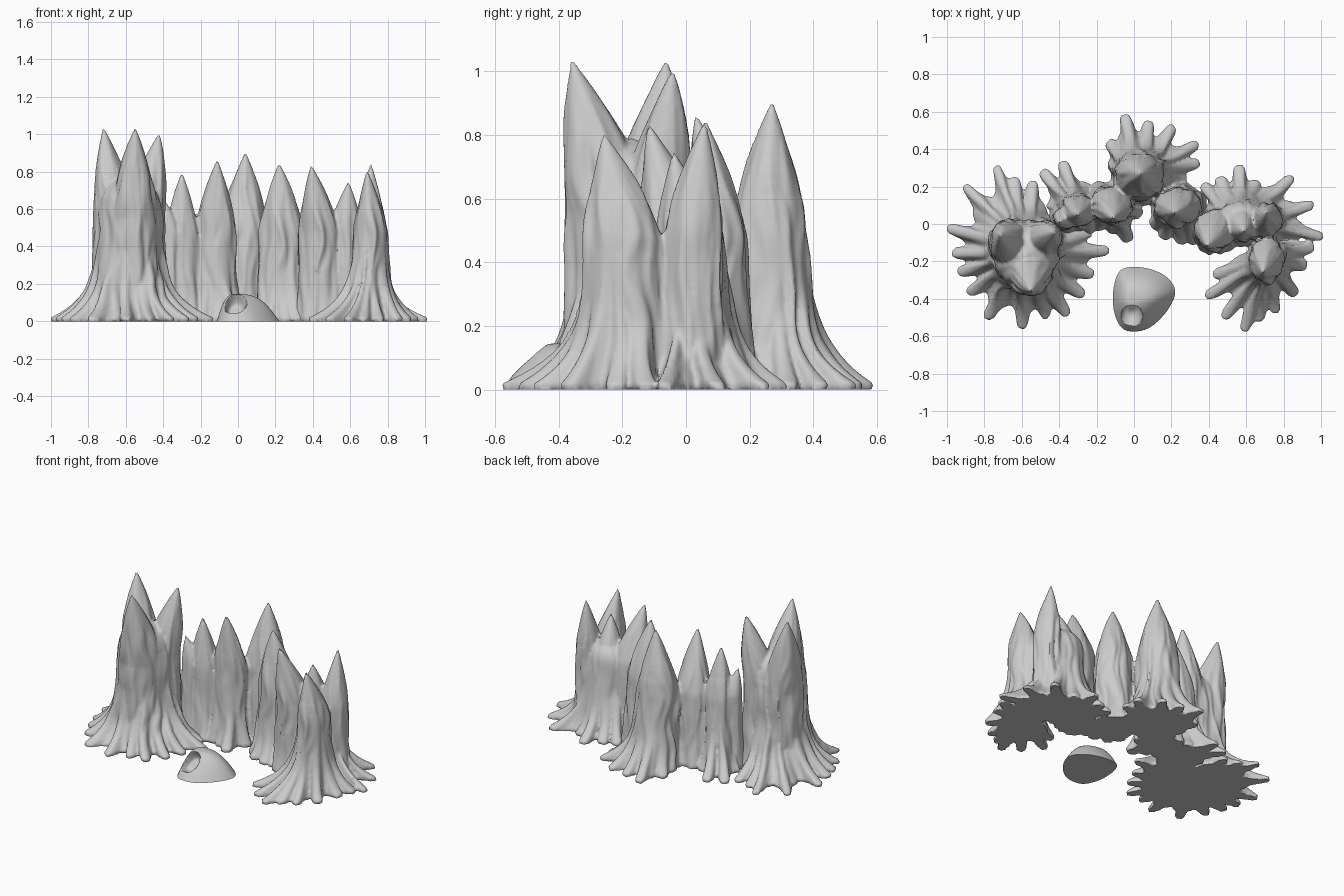
import bpy, bmesh, math
from mathutils import Vector, noise

if "Cube" in bpy.data.objects:
    bpy.data.objects.remove(bpy.data.objects["Cube"])

SEG, LEV = 156, 40


def loft(name, rings, bottom, top):
    """Skin a stack of equal rings and fan both ends to a point."""
    bm = bmesh.new()
    rows = [[bm.verts.new(p) for p in ring] for ring in rings]
    n = len(rows[0])
    for a, b in zip(rows, rows[1:]):
        for i in range(n):
            j = (i + 1) % n
            bm.faces.new((a[i], a[j], b[j], b[i]))
    lo, hi = bm.verts.new(bottom), bm.verts.new(top)
    for i in range(n):
        j = (i + 1) % n
        bm.faces.new((lo, rows[0][j], rows[0][i]))
        bm.faces.new((rows[-1][i], rows[-1][j], hi))
    me = bpy.data.meshes.new(name)
    bm.to_mesh(me)
    bm.free()
    ob = bpy.data.objects.new(name, me)
    bpy.context.collection.objects.link(ob)
    return ob


def shade(me):
    """Smooth shading with sharp creases and a flat underside."""
    bm = bmesh.new()
    bm.from_mesh(me)
    bm.normal_update()
    for f in bm.faces:
        f.smooth = True
    for e in bm.edges:
        e.smooth = len(e.link_faces) != 2 or e.calc_face_angle(0) < 0.9
    bm.to_mesh(me)
    bm.free()


def fuse(name, parts):
    """Merge overlapping shards into one grown-together skin."""
    bm = bmesh.new()
    for ob in parts:
        bm.from_mesh(ob.data)
        bpy.data.objects.remove(ob)
    me = bpy.data.meshes.new(name)
    bm.to_mesh(me)
    bm.free()
    ob = bpy.data.objects.new(name, me)
    bpy.context.collection.objects.link(ob)
    mod = ob.modifiers.new("fuse", 'REMESH')
    mod.mode, mod.voxel_size = 'VOXEL', 0.0095
    dg = bpy.context.evaluated_depsgraph_get()
    ob.data = bpy.data.meshes.new_from_object(ob.evaluated_get(dg))
    ob.modifiers.clear()
    shade(ob.data)


def root_reach(a, center, r0, tips):
    """Broad skirt and narrow root lengths at ground level in one direction."""
    wide = total = 0.03
    for x, y in tips:
        dx, dy = x - center[0], y - center[1]
        d = math.hypot(dx, dy)
        da = (a - math.atan2(dy, dx) + math.pi) % (2 * math.pi) - math.pi
        ext = max(d - r0, 0.02)
        wide = max(wide, 0.66 * ext * math.exp(-(da / 0.45) ** 2))
        total = max(total, ext * math.exp(-(da * d / 0.056) ** 4))
    return wide, max(wide, total) - wide


def shard(name, center, rx, ry, apex, shoulder, tips=(), power=1.5):
    """Bark column with root flare, running to an off-centre point."""
    seed = center[0] * 17 + center[1] * 31
    top = apex[2]
    rings = []
    for k in range(LEV):
        z = top * (k / LEV) ** 1.25
        s = max(0, (z - shoulder) / (top - shoulder))
        drift = s ** 1.2
        cx = center[0] + (apex[0] - center[0]) * drift
        cy = center[1] + (apex[1] - center[1]) * drift
        fac = 1 - s ** power
        zf = max(0, z - 0.02)
        skirt, root = math.exp(-zf / 0.145), math.exp(-zf / 0.09)
        ring = []
        for i in range(SEG):
            a = 2 * math.pi * i / SEG
            c, sn = math.cos(a), math.sin(a)
            # wandering vertical folds
            w = a + 0.4 * noise.noise(Vector((c + seed, sn, z * 4)))
            wc, ws = math.cos(w), math.sin(w)
            bark = 0.13 * noise.noise(Vector((wc * 2 + seed, ws * 2, z * 2.5)))
            bark += 0.12 * noise.noise(Vector((wc * 4 + seed, ws * 4, z * 5 + 9)))
            bark = 1 + bark * (1 - 0.4 * s)
            wide, thin = root_reach(a + (w - a) * min(1, z * 5) * 0.6, center, (rx + ry) / 2, tips) \
                if z < 0.6 else (0, 0)
            e = wide * skirt + thin * root
            ring.append((cx + c * (rx * bark * fac + e), cy + sn * (ry * bark * fac + e), z))
        rings.append(ring)
    return loft(name, rings, (center[0], center[1], 0), apex)


# Root tips read around each stump
left_tips = [(-.92, .21), (-.74, .31), (-.64, .25), (-.54, .22), (-1, -.02), (-.98, -.15),
             (-.95, -.26), (-.89, -.37), (-.79, -.51), (-.60, -.56), (-.46, -.49),
             (-.35, -.48), (-.26, -.38), (-.21, -.27), (-.13, -.14), (-.22, -.04)]
mid_left_tips = [(-.38, .34), (-.49, .29), (-.26, .23), (-.46, .12), (-.22, -.05), (-.35, -.03)]
mid_tips = [(-.03, -.10), (-.11, -.06), (-.2, -.04), (-.2, .22), (.03, .05)]
back_tips = [(-.05, .59), (.08, .56), (.21, .53), (.34, .43), (.35, .33), (-.14, .45),
             (-.13, .33), (.28, .24)]
mid_right_tips = [(.10, -.02), (.16, -.09), (.25, -.12), (.33, -.12), (.38, .15)]
right_back_tips = [(.38, .22), (.46, .27), (.56, .33), (.65, .25), (.76, .20), (.84, .27),
                   (.95, .11), (1, -.07), (.42, -.12)]
right_front_tips = [(.98, -.12), (.94, -.22), (.88, -.37), (.76, -.47), (.67, -.50),
                    (.58, -.56), (.47, -.49), (.36, -.39), (.41, -.27)]

# Large left stump: rooted core and three splinters
fuse("left_stump", [
    shard("core", (-.58, -.17), .165, .175, (-.58, -.17, .79), .5, left_tips, 5),
    shard("front", (-.56, -.235), .125, .135, (-.55, -.36, 1.04), .55, (), 1.7),
    shard("outer", (-.66, -.11), .11, .13, (-.72, -.06, 1.04), .55, (), 1.8),
    shard("inner", (-.50, -.09), .11, .11, (-.42, -.04, 1.01), .55, (), 1.8)])

# Low wall of splinters curving round the back
fuse("back_splinters", [
    shard("link", (-.37, .03), .06, .055, (-.40, .01, .66), .48),
    shard("mid_left", (-.30, .07), .09, .08, (-.30, .05, .80), .46, mid_left_tips),
    shard("mid", (-.125, .10), .11, .095, (-.11, .03, .87), .47, mid_tips),
    shard("back", (.03, .255), .13, .12, (.04, .27, .91), .47, back_tips),
    shard("mid_right", (.235, .09), .12, .10, (.22, .06, .85), .47, mid_right_tips)])

# Right stump group
fuse("right_stumps", [
    shard("core", (.58, .02), .13, .10, (.58, .01, .60), .40, right_back_tips, 4),
    shard("inner", (.435, -.03), .105, .105, (.39, -.12, .84), .48),
    shard("middle", (.575, 0), .085, .09, (.59, -.04, .75), .48),
    shard("back", (.71, .02), .08, .09, (.71, .06, .85), .48),
    shard("front", (.71, -.19), .085, .115, (.69, -.26, .81), .47, right_front_tips)])

# Small hollow shell lying in front
foot = [(-.06, -.24), (.06, -.235), (.17, -.28), (.22, -.36), (.18, -.46), (.09, -.55),
        (0, -.575), (-.07, -.55), (-.11, -.45), (-.105, -.32)]
outline, n = [], len(foot)
for i in range(n):
    p0, p1, p2, p3 = (Vector(foot[(i + k) % n]) for k in (-1, 0, 1, 2))
    for k in range(8):
        t = k / 8
        outline.append(0.5 * (2 * p1 + (p2 - p0) * t + (2 * p0 - 5 * p1 + 4 * p2 - p3) * t * t
                              + (3 * p1 - p0 - 3 * p2 + p3) * t ** 3))
outline.reverse()
peak = Vector((-.01, -.41))


def shell_point(p, u):
    """Straight slope at the front, domed sides and back, pressed-in opening."""
    front = min(1, max(0, (-.42 - p.y) / .13))
    q = peak.lerp(p, (1 - u) ** (0.65 + 0.25 * front))
    v = Vector((q.x, q.y, 0.145 * math.sin(u * math.pi / 2)))
    d = math.hypot((v.x + .012) / .056, (v.y + .49) / .055)
    if d < 1:
        v += Vector((0, .05, -.055)) * (1 - d ** 4)
    return v


rings = [[shell_point(p, k / 40) for p in outline] for k in range(40)]
shade(loft("hollow_shell", rings, (.04, -.4, 0), shell_point(outline[0], 1)).data)
